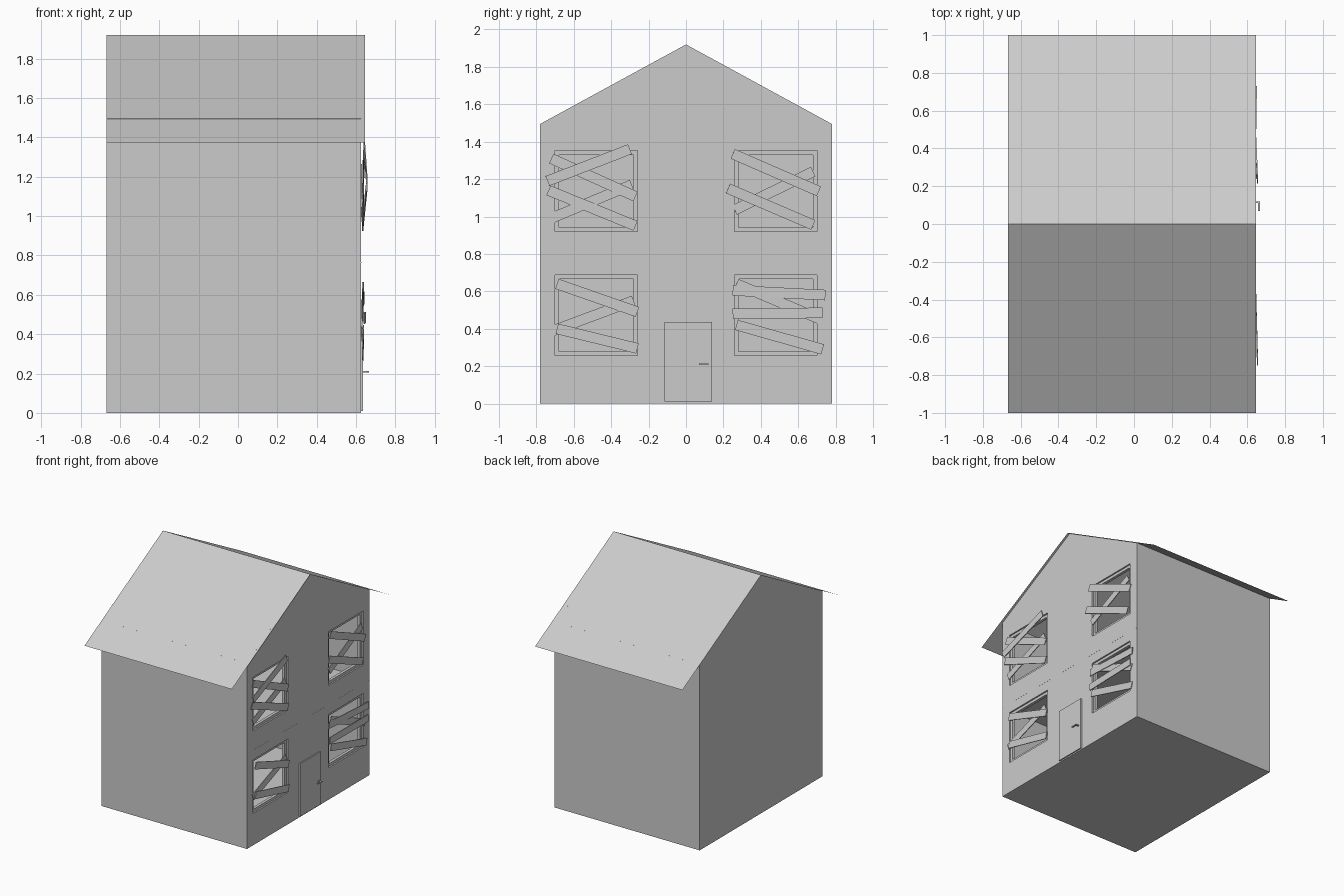
import bpy, bmesh, math
from mathutils import Vector, Matrix

if "Cube" in bpy.data.objects:
    bpy.data.objects.remove(bpy.data.objects["Cube"])

grey = bpy.data.materials.new("plain grey")
grey.diffuse_color = (0.6, 0.6, 0.6, 1)
grey.use_nodes = True
grey.node_tree.nodes["Principled BSDF"].inputs["Base Color"].default_value = grey.diffuse_color

L, R, D = -0.668, 0.626, 0.78          # left wall, right wall, half depth
EAVE, RIDGE, SLOPE = 1.495, 1.92, 0.545
MID = 0.765                            # level of the upper floor


def mesh_object(name, verts, faces):
    me = bpy.data.meshes.new(name)
    me.from_pydata(verts, [], faces)
    me.materials.append(grey)
    ob = bpy.data.objects.new(name, me)
    bpy.context.collection.objects.link(ob)
    return ob


def box(name, lo, hi, matrix=None):
    v = [Vector((x, y, z)) for x in (lo[0], hi[0]) for y in (lo[1], hi[1]) for z in (lo[2], hi[2])]
    if matrix:
        v = [matrix @ p for p in v]
    return mesh_object(name, v, [(0, 1, 3, 2), (4, 6, 7, 5), (0, 4, 5, 1),
                                 (2, 3, 7, 6), (0, 2, 6, 4), (1, 5, 7, 3)])


# Thin shell: ground, side walls, plain gable wall
mesh_object("ground_floor", [(L, -D, 0), (L, D, 0), (R, D, 0), (R, -D, 0)], [(0, 1, 2, 3)])
mesh_object("front_wall", [(L, -D, 0), (R, -D, 0), (R, -D, EAVE), (L, -D, EAVE)], [(0, 1, 2, 3)])
mesh_object("back_wall", [(L, D, 0), (R, D, 0), (R, D, EAVE), (L, D, EAVE)], [(3, 2, 1, 0)])
mesh_object("left_gable_wall", [(L, -D, 0), (L, D, 0), (L, D, EAVE), (L, 0, RIDGE), (L, -D, EAVE)],
            [(4, 3, 2, 1, 0)])
box("upper_floor", (L, -D, MID - 0.002), (R + 0.0005, D, MID + 0.002))

# Roof: two thin slopes overhanging the side walls
mesh_object("roof", [(L, -1, RIDGE - SLOPE), (0.645, -1, RIDGE - SLOPE), (0.645, 0, RIDGE),
                     (L, 0, RIDGE), (0.645, 1, RIDGE - SLOPE), (L, 1, RIDGE - SLOPE)],
            [(0, 1, 2, 3), (3, 2, 4, 5)])

# Gable wall with four window openings, made from a grid of cells
ys = [-D, -0.70, -0.26, 0.26, 0.70, D]
zs = [0, 0.257, 0.687, 0.92, 1.352, EAVE]
n = len(ys)
verts = [(R, y, z) for z in zs for y in ys] + [(R, 0, RIDGE)]
faces = [(j * n + i, j * n + i + 1, (j + 1) * n + i + 1, (j + 1) * n + i)
         for j in range(5) for i in range(5) if not (i in (1, 3) and j in (1, 3))]
faces.append(tuple(range(5 * n, 6 * n)) + (6 * n,))
wall = mesh_object("window_wall", verts, faces)
solid = wall.modifiers.new("thickness", 'SOLIDIFY')
solid.thickness, solid.offset = 0.02, -1


# Window frames set back in the openings
def frame(name, y0, y1, z0, z1, w=0.022):
    x0, x1 = R - 0.035, R - 0.012
    box(name + "_sill", (x0, y0, z0), (x1, y1, z0 + w))
    box(name + "_head", (x0, y0, z1 - w), (x1, y1, z1))
    box(name + "_jamb_a", (x0, y0, z0 + w), (x1, y0 + w, z1 - w))
    box(name + "_jamb_b", (x0, y1 - w, z0 + w), (x1, y1, z1 - w))


for row, j in (("lower", 1), ("upper", 3)):
    for side, i in (("left", 1), ("right", 3)):
        frame(f"{row}_{side}_frame", ys[i], ys[i + 1], zs[j], zs[j + 1])


# Boards nailed across the windows, given by the two end points (x, y, z)
def board(name, a, b, width=0.06, thick=0.006):
    a, b = Vector(a), Vector(b)
    along = (b - a).normalized()
    up = Vector((1, 0, 0)).cross(along).normalized()
    out = along.cross(up)
    m = Matrix((out, along, up)).transposed().to_4x4()
    m.translation = (a + b) / 2
    h = (b - a).length / 2
    box(name, (-thick / 2, -h, -width / 2), (thick / 2, h, width / 2), m)


boards = {
    "upper_left": [((.654, -.74, 1.19), (.642, -.30, 1.36)), ((.638, -.72, 1.31), (.634, -.27, 1.107)),
                   ((.638, -.735, 1.14), (.634, -.27, .95)), ((.630, -.71, .995), (.626, -.29, 1.17))],
    "upper_right": [((.645, .25, 1.335), (.634, .71, 1.135)), ((.654, .225, 1.15), (.634, .68, .955)),
                    ((.630, .26, 1.035), (.626, .68, 1.24))],
    "lower_left": [((.638, -.69, .64), (.634, -.26, .49)), ((.630, -.71, .39), (.626, -.28, .55)),
                   ((.638, -.69, .40), (.634, -.26, .295))],
    "lower_right": [((.636, .25, .605), (.640, .745, .58)), ((.640, .25, .48), (.648, .73, .485)),
                    ((.634, .27, .64), (.630, .72, .45)), ((.638, .27, .42), (.634, .73, .29))],
}
for window, ends in boards.items():
    for k, (a, b) in enumerate(ends):
        board(f"{window}_board_{k + 1}", a, b, 0.056)

# Door and lever handle
box("door", (R - 0.01, -0.115, 0.01), (R + 0.01, 0.14, 0.435))
box("handle_stem", (R + 0.01, 0.11, 0.206), (0.662, 0.12, 0.214))
box("handle_lever", (0.656, 0.07, 0.206), (0.667, 0.12, 0.214))
